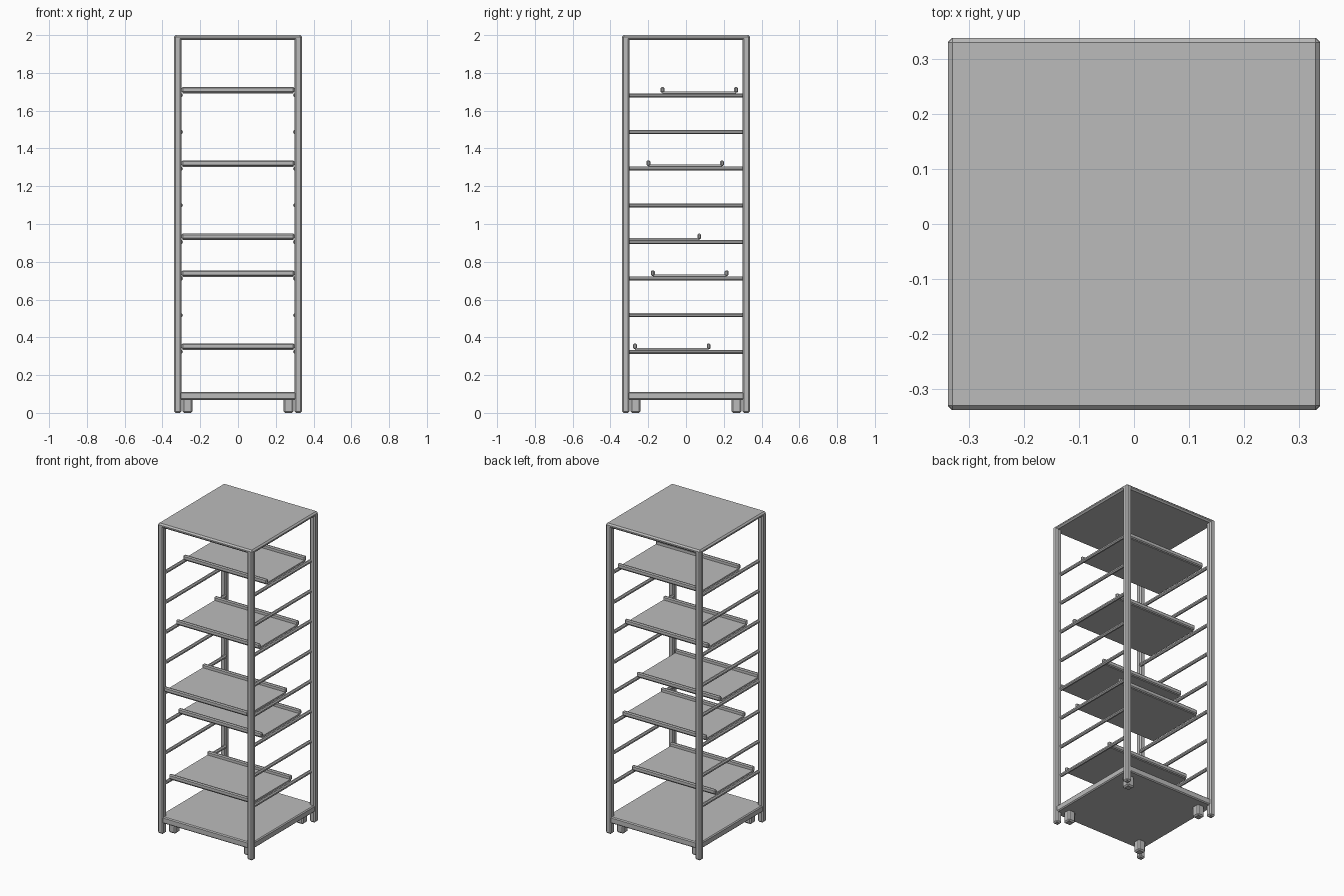
import bpy
import bmesh
import math
from mathutils import Vector, Matrix

cube = bpy.data.objects.get("Cube")
if cube:
    bpy.data.objects.remove(cube, do_unlink=True)

# Single grey metal finish
grey = bpy.data.materials.new("grey metal")
grey.use_nodes = True
colour = (0.5, 0.5, 0.5, 1)
grey.diffuse_color = colour
grey.node_tree.nodes["Principled BSDF"].inputs["Base Color"].default_value = colour


def finish(name, bm):
    mesh = bpy.data.meshes.new(name)
    bm.to_mesh(mesh)
    bm.free()
    mesh.materials.append(grey)
    obj = bpy.data.objects.new(name, mesh)
    bpy.context.collection.objects.link(obj)
    return obj


def box(name, low, high, chamfer=0.0):
    """Chamfered box between two corners."""
    low, high = Vector(low), Vector(high)
    bm = bmesh.new()
    bmesh.ops.create_cube(bm, size=1)
    bmesh.ops.scale(bm, vec=high - low, verts=bm.verts)
    bmesh.ops.translate(bm, vec=(low + high) / 2, verts=bm.verts)
    if chamfer:
        bmesh.ops.bevel(bm, geom=bm.edges[:], offset=chamfer, segments=1,
                        affect='EDGES', clamp_overlap=True)
    return finish(name, bm)


def rod(name, x, z, radius, half_length):
    """Eight-sided rod running front to back."""
    bm = bmesh.new()
    turn = (Matrix.Translation((x, 0, z)) @ Matrix.Rotation(math.pi / 2, 4, 'X')
            @ Matrix.Rotation(math.pi / 8, 4, 'Z'))
    bmesh.ops.create_cone(bm, cap_ends=True, segments=8, radius1=radius,
                          radius2=radius, depth=2 * half_length, matrix=turn)
    return finish(name, bm)


OUTER, INNER = 0.338, 0.299
SIDES = {"left": 1, "right": -1}
ENDS = {"front": -1, "back": 1}

# Corner posts and the inset feet beside them
for side, sx in SIDES.items():
    for end, sy in ENDS.items():
        for part, near, far, bottom, top in (("post", INNER, OUTER, 0, 1.995),
                                             ("foot", 0.242, 0.293, 0, 0.075)):
            xs = sorted((sx * near, sx * far))
            ys = sorted((sy * near, sy * far))
            box(f"{end}_{side}_{part}", (xs[0], ys[0], bottom),
                (xs[1], ys[1], top), 0.008)

# Top and bottom panels
box("top_panel", (-OUTER, -OUTER, 1.974), (OUTER, OUTER, 2), 0.009)
box("bottom_panel", (-0.333, -0.333, 0.069), (0.333, 0.333, 0.111), 0.006)

# Side rails, evenly spaced up the frame
RAIL_START, RAIL_STEP = 0.323, 0.194
for level in range(8):
    for side, sx in SIDES.items():
        rod(f"{side}_rail_{level + 1}", sx * 0.303,
            RAIL_START + RAIL_STEP * level, 0.0115, 0.302)

# Sliding shelves: rail level and the y position of the middle
SHELF_HALF = 0.195
for level, middle in ((0, -0.075), (2, 0.02), (3, -0.125), (5, -0.004), (7, 0.07)):
    z = RAIL_START + RAIL_STEP * level + 0.009
    front, back = middle - SHELF_HALF, middle + SHELF_HALF
    box(f"shelf_{level + 1}", (-0.295, front, z), (0.295, back, z + 0.012))
    for end, y in (("front", front), ("back", back)):
        box(f"shelf_{level + 1}_{end}_lip", (-0.298, y - 0.01, z + 0.005),
            (0.298, y + 0.01, z + 0.035), 0.006)
